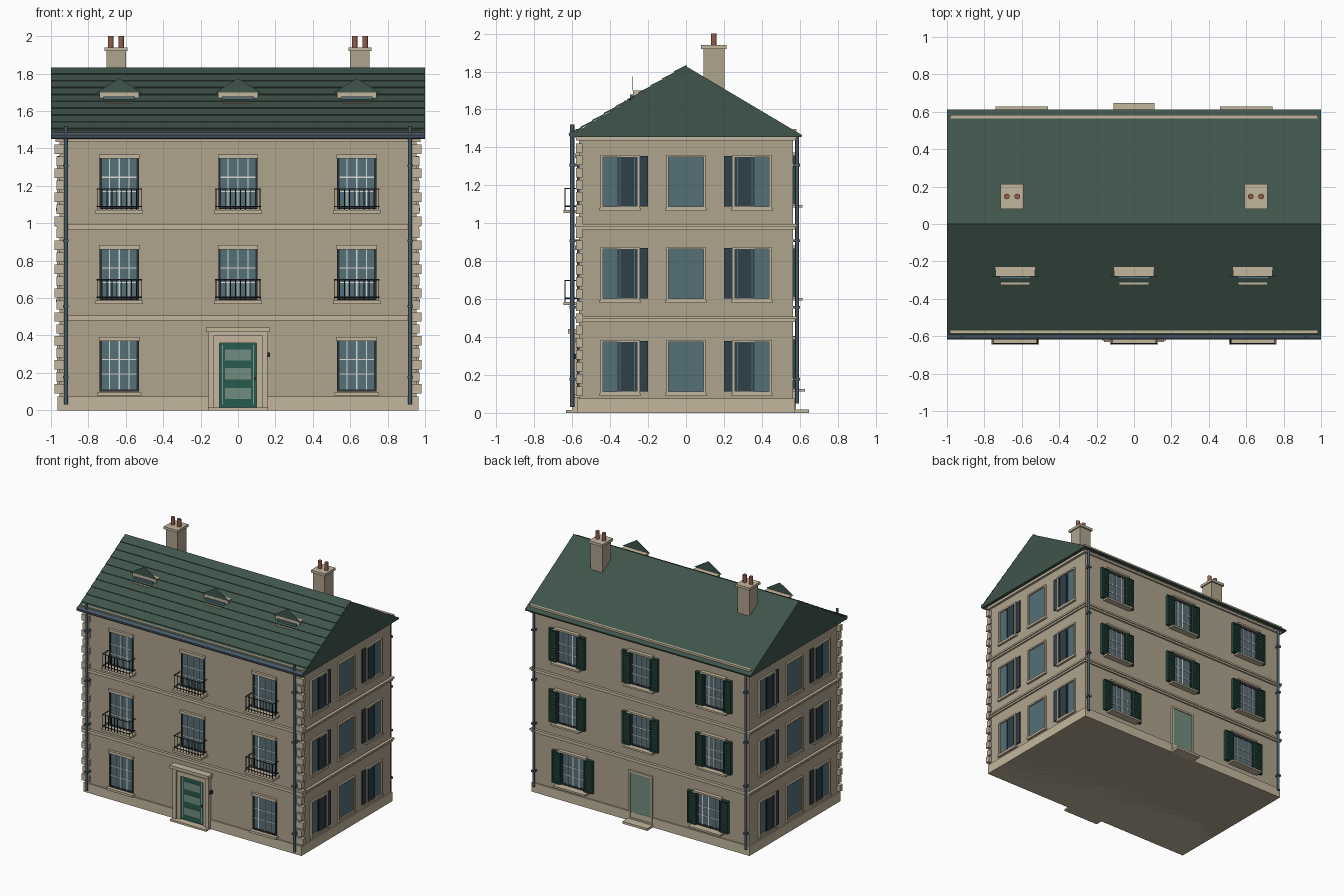
import bpy, bmesh, math
from mathutils import Matrix, Vector

if "Cube" in bpy.data.objects:
    bpy.data.objects.remove(bpy.data.objects["Cube"])

COL = {
    "stone": (0.43, 0.37, 0.27), "trim": (0.55, 0.47, 0.34), "roof": (0.05, 0.09, 0.07),
    "glass": (0.09, 0.16, 0.19), "iron": (0.025, 0.03, 0.035), "gutter": (0.07, 0.10, 0.14),
    "white": (0.7, 0.7, 0.65), "pot": (0.30, 0.11, 0.07), "shutter": (0.02, 0.07, 0.05),
    "navy": (0.03, 0.05, 0.065), "door": (0.02, 0.10, 0.075), "pane": (0.17, 0.27, 0.22),
}
MATS = {}
for n, c in COL.items():
    MATS[n] = bpy.data.materials.new(n)
    MATS[n].diffuse_color = (*c, 1)

parts = {}
WX, WY = 0.955, 0.565          # half sizes of the walls


def part(name, mat):
    return parts.setdefault(name, (bmesh.new(), mat))[0]


def box(name, mat, x0, x1, y0, y1, z0, z1, rot=None):
    c = Vector(((x0 + x1) / 2, (y0 + y1) / 2, (z0 + z1) / 2))
    s = Matrix.Diagonal((abs(x1 - x0), abs(y1 - y0), abs(z1 - z0), 1))
    bmesh.ops.create_cube(part(name, mat), size=1,
                          matrix=Matrix.Translation(c) @ (rot or Matrix()) @ s)


def rod(name, mat, a, b, r, n=10):
    a, b = Vector(a), Vector(b)
    q = (b - a).to_track_quat('Z', 'Y').to_matrix().to_4x4()
    bmesh.ops.create_cone(part(name, mat), cap_ends=True, segments=n, radius1=r, radius2=r,
                          depth=(b - a).length, matrix=Matrix.Translation((a + b) / 2) @ q)


def prism(name, mat, prof, axis, a, b):
    """Extrude a 2D profile along x (profile y,z) or y (profile x,z)."""
    bm = part(name, mat)
    mk = (lambda p, t: (t, p[0], p[1])) if axis == 'x' else (lambda p, t: (p[0], t, p[1]))
    lo = [bm.verts.new(mk(p, a)) for p in prof]
    hi = [bm.verts.new(mk(p, b)) for p in prof]
    n = len(prof)
    fs = [bm.faces.new(lo), bm.faces.new(hi[::-1])]
    fs += [bm.faces.new((lo[i], hi[i], hi[(i + 1) % n], lo[(i + 1) % n])) for i in range(n)]
    bmesh.ops.recalc_face_normals(bm, faces=fs)


def wbox(side, name, mat, u0, u1, d0, d1, z0, z1):
    """Box placed on a wall: u along it, d outward from it."""
    if side in ("front", "back"):
        s = -1 if side == "front" else 1
        box(name, mat, u0, u1, s * (WY + d0), s * (WY + d1), z0, z1)
    else:
        s = -1 if side == "left" else 1
        box(name, mat, s * (WX + d0), s * (WX + d1), u0, u1, z0, z1)


def frame(side, name, mat, u, hw, z0, z1, t, d):
    for s in (-1, 1):
        wbox(side, name, mat, u + s * hw, u + s * (hw - t), -0.005, d, z0, z1)
    for z in (z0, z1 - t):
        wbox(side, name, mat, u - hw + t, u + hw - t, -0.005, d, z, z + t)


def window(side, u, hw, z0, z1):
    """Glass, dark casing and white glazing bars."""
    wbox(side, side + "_glass", "glass", u - hw, u + hw, -0.005, 0.003, z0, z1)
    frame(side, side + "_casing", "iron", u, hw, z0, z1, 0.012, 0.009)
    for k in (-0.5, 0, 0.5):
        x = u + k * hw
        wbox(side, side + "_bars", "white", x - .003, x + .003, 0, 0.008, z0 + .012, z1 - .012)
    for k in (0.33, 0.6):
        z = z0 + k * (z1 - z0)
        wbox(side, side + "_bars", "white", u - hw + .012, u + hw - .012, 0, 0.007, z - .003, z + .003)


# walls, plinth, string courses, cornice
box("walls", "stone", -WX, WX, -WY, WY, 0, 1.47)
box("plinth", "trim", -.965, .965, -.575, .575, 0, .075)
for z in (0.48, 0.967):
    box("string_courses", "trim", -.968, .968, -.578, .578, z, z + .014)
    box("string_courses", "trim", -.976, .976, -.586, .586, z + .014, z + .028)
box("cornice", "trim", -.975, .975, -.58, .58, 1.435, 1.462)
for s in (-1, 1):
    box("cornice", "trim", -.98, .98, s * .563, s * .583, 1.45, 1.497)

# quoins on the front corners
for i in range(21):
    z, w = 0.09 + i * 0.064, (0.0, 0.012)[i % 2 == 0]
    for s in (-1, 1):
        box("quoins", "trim", s * (.925 - w), s * (.97 + w), -.58, -.545, z, z + .05)

# roof body, slate courses on the front slope, ridge
prism("roof", "roof", [(-.605, 1.455), (.61, 1.455), (.612, 1.465), (0, 1.828), (-.605, 1.465)], 'x', -1, 1)
ang = math.atan2(0.363, 0.612)
for i in range(10):
    y = -0.03 - i * 0.0615
    z = 1.828 + y * math.tan(ang) + 0.003
    box("slate_courses", "roof", -1, 1, y - .037, y + .037, z - .004, z + .004,
        Matrix.Rotation(ang - 0.07, 4, 'X'))

# gutters and downpipes
rod("gutter", "gutter", (-1, -.6, 1.468), (1, -.6, 1.468), .018, 12)
for s in (-1, 1):
    rod("downpipes", "gutter", (s * .92, -.6, .03), (s * .92, -.6, 1.52), .011)
    rod("downpipes", "gutter", (s * .94, .586, .05), (s * .94, .586, 1.465), .010)
    for z in (.17, .55, .9, 1.3):
        box("pipe_brackets", "gutter", s * .92 - .015, s * .92 + .015, -.615, -.56, z, z + .014)
        box("pipe_brackets", "gutter", s * .94 - .014, s * .94 + .014, .56, .60, z, z + .014)

# chimneys
for s in (-1, 1):
    x, y = s * .652, .147
    box("chimney_stacks", "stone", x - .052, x + .052, y - .055, y + .055, 1.6, 1.925)
    box("chimney_caps", "trim", x - .062, x + .062, y - .067, y + .067, 1.92, 1.94)
    for k in (-.028, .028):
        rod("chimney_pots", "pot", (x + k, y, 1.935), (x + k, y, 2.0), .015, 12)

# dormers
for x in (-.635, 0, .635):
    box("dormer_bodies", "trim", x - .106, x + .106, -.28, -.215, 1.62, 1.70)
    prism("dormer_gables", "roof", [(x - .122, 1.70), (x + .122, 1.70), (x, 1.775)], 'y', -.282, -.279)
    box("dormer_glass", "glass", x - .085, x + .085, -.295, -.28, 1.63, 1.678)
    box("dormer_casing", "iron", x - .09, x + .09, -.3, -.285, 1.64, 1.655)
    box("dormer_sills", "trim", x - .077, x + .077, -.323, -.29, 1.632, 1.648)

# front windows with balconies
FLOORS = (0.10, 0.59, 1.075)
for f, z0 in enumerate(FLOORS):
    for x in (-.635, 0, .635):
        if f == 0 and x == 0:
            continue
        z1 = z0 + .285
        window("front", x, .105, z0, z1)
        wbox("front", "front_lintels", "trim", x - .108, x + .108, 0, .02, z1 - .015, z1 + .008)
        deep = .08 if f else .03
        hw = .128 if f else .118
        wbox("front", "front_sills", "trim", x - hw, x + hw, 0, deep, z0 - .022, z0 - .004)
        if f == 0:
            continue
        yo, yi, zt, zb = -.638, -.56, z0 + .108, z0 + .015
        for z in (zt, zb):                       # rails
            rod("balcony_rails", "iron", (x - .122, yo, z), (x + .122, yo, z), .0035, 6)
            for s in (-1, 1):
                rod("balcony_rails", "iron", (x + s * .118, yo, z), (x + s * .118, yi, z), .0035, 6)
        for i in range(10):                      # balusters
            bx = x - .118 + i * .236 / 9
            rod("balusters", "iron", (bx, yo, z0 - .006), (bx, yo, zt), .0025, 6)
        for s in (-1, 1):
            rod("balusters", "iron", (x + s * .118, -.60, z0 - .006), (x + s * .118, -.60, zt), .0025, 6)

# front door: surround, hood, step, leaf with panels, lamp
for s in (-1, 1):
    box("door_surround", "trim", s * .10, s * .128, -.588, -.55, 0, .40)
    box("door_surround", "trim", s * .128, s * .158, -.602, -.55, 0, .41)
box("door_surround", "trim", -.128, .128, -.588, -.55, .36, .41)
box("door_surround", "trim", -.16, .16, -.602, -.55, .40, .418)
box("door_hood", "trim", -.17, .17, -.622, -.55, .418, .442)
box("door_step", "trim", -.16, .16, -.632, -.55, 0, .015)
box("front_door", "door", -.10, .10, -.578, -.55, .015, .36)
for z in (.06, .165, .265):
    box("door_panels", "pane", -.07, .07, -.582, -.57, z, z + .06)
for s in (-1, 1):
    box("door_trim", "white", s * .082, s * .086, -.581, -.57, .03, .35)
rod("door_knob", "iron", (.092, -.57, .17), (.092, -.594, .17), .007, 8)
box("wall_lamp", "iron", .158, .172, -.59, -.56, .285, .31)

# back windows with louvred shutters
for f, z0 in enumerate((.128, .608, 1.098)):
    z1 = z0 + .26
    for x in ((-.6, .6) if f == 0 else (-.65, 0, .65)):
        hw, sw = (.105, .075) if f == 0 else (.09, .068)
        window("back", x, hw, z0, z1)
        wbox("back", "back_lintels", "trim", x - hw - .02, x + hw + .02, 0, .03, z1, z1 + .014)
        wbox("back", "back_sills", "trim", x - hw - .036, x + hw + .036, 0,
             .062 if f == 0 else .048, z0 - .015, z0 - .001)
        for s in (-1, 1):
            c = x + s * (hw + sw / 2)
            frame("back", "back_shutters", "shutter", c, sw / 2, z0, z1, .010, .024)
            wbox("back", "back_shutters", "shutter", c - sw / 2 + .01, c + sw / 2 - .01, 0, .014, z0, z1)
            for i in range(12):
                z = z0 + .016 + i * .0195
                wbox("back", "shutter_slats", "shutter", c - sw / 2 + .01, c + sw / 2 - .01, .01, .020, z, z + .009)

# back door and step
box("back_door", "pane", -.09, .09, .55, .573, .02, .39)
frame("back", "back_door_frame", "trim", 0, .105, .015, .405, .015, .015)
box("back_step", "trim", -.11, .11, .55, .648, 0, .018)

# side windows, frames, sills and half-closed dark shutters
for side in ("left", "right"):
    for z0 in FLOORS:
        z1 = z0 + .285
        for u in (-.347, 0, .347):
            wbox(side, "side_glass", "glass", u - .095, u + .095, -.005, .003, z0, z1)
            frame(side, "side_frames", "trim", u, .103, z0, z1, .012, .014)
            wbox(side, "side_sills", "trim", u - .108, u + .108, 0, .018, z0 - .01, z0 + .006)
            if u:
                s = math.copysign(1, u)
                wbox(side, "side_shutters", "navy", s * .20, s * .268, 0, .010, z0 + .012, z1 - .006)
                wbox(side, "side_shutters", "navy", s * .274, s * .345, 0, .010, z0 + .012, z1 - .012)
                wbox(side, "side_shutters", "navy", s * .35, s * .36, 0, .008, z0 + .012, z1 - .012)

# turn every part into an object
for name, (bm, mat) in parts.items():
    me = bpy.data.meshes.new(name)
    bm.to_mesh(me)
    bm.free()
    me.materials.append(MATS[mat])
    ob = bpy.data.objects.new(name, me)
    bpy.context.collection.objects.link(ob)
    if name in ("gutter", "downpipes", "chimney_pots", "door_knob"):
        bpy.ops.object.select_all(action='DESELECT')
        ob.select_set(True)
        bpy.context.view_layer.objects.active = ob
        bpy.ops.object.shade_smooth_by_angle(angle=math.radians(40))

for m in bpy.data.materials:
    if m.users and not m.is_grease_pencil:
        m.use_nodes = True
        m.node_tree.nodes["Principled BSDF"].inputs["Base Color"].default_value = m.diffuse_color
